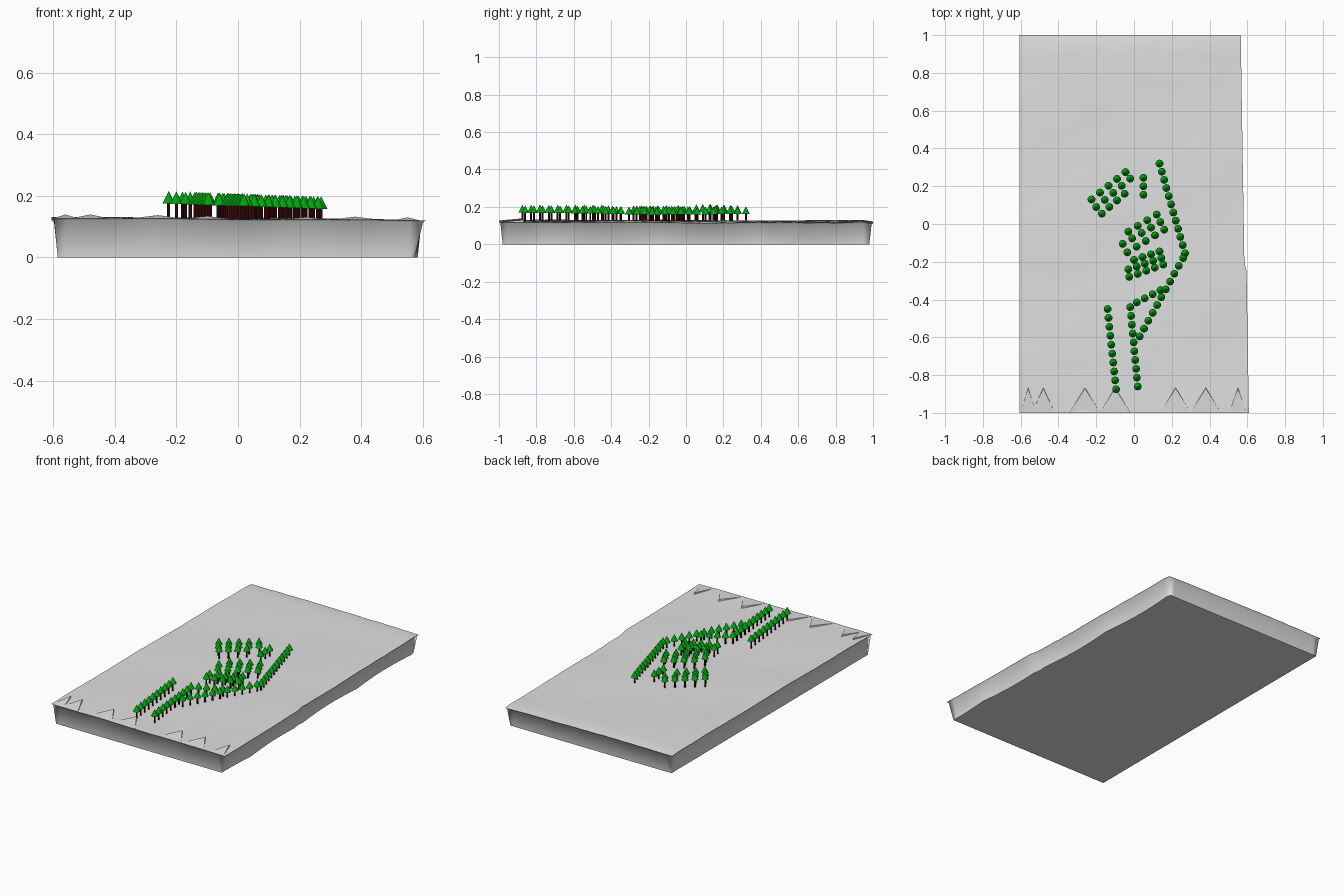
import bpy, bmesh, math, random
from mathutils import Matrix, Vector

random.seed(4)
if "Cube" in bpy.data.objects:
    bpy.data.objects.remove(bpy.data.objects["Cube"], do_unlink=True)


def material(name, rgb):
    m = bpy.data.materials.new(name)
    m.use_nodes = True
    m.diffuse_color = (*rgb, 1)
    m.node_tree.nodes["Principled BSDF"].inputs["Base Color"].default_value = (*rgb, 1)
    return m


GREY = material("stone grey", (0.75, 0.75, 0.75))
GREEN = material("leaf green", (0.0, 0.38, 0.005))
BROWN = material("dark bark", (0.06, 0.004, 0.004))


def make_object(name, bm, *mats):
    mesh = bpy.data.meshes.new(name)
    bm.to_mesh(mesh)
    bm.free()
    for m in mats:
        mesh.materials.append(m)
    obj = bpy.data.objects.new(name, mesh)
    bpy.context.collection.objects.link(obj)
    return obj


def right_edge(y):
    """The +x border narrows towards the back in small steps."""
    x = 0.585 - 0.016 * y
    return x + (0.007 if y < -0.2 else -0.004)


def ground_height(x, y):
    h = 0.125 - 0.005 * x + 0.002 * math.sin(6 * x + 3 * y) + 0.0015 * math.sin(9 * y - 4 * x)
    return h - 0.006 * max(0, (x - 0.4) / 0.2)


def place(u, v, level):
    """Map unit grid position to the slab: level 0 rim, 1 under the lip, 2 base."""
    y = v
    low, high = -0.605, right_edge(y)
    x = low + (high - low) * (u + 1) / 2
    z = ground_height(x, y)
    if v > 0.99:
        z -= 0.006
    if level == 0:
        return Vector((x, y, z + random.uniform(-0.0012, 0.0012)))
    scallop = abs(math.sin(math.pi * (y + 0.15) / 0.55))
    inset = 0.008 if level == 1 else 0.02
    if u > 0.99:
        x -= inset + 0.015 * scallop * (level - 1)
    elif u < -0.99:
        x += inset
    if abs(v) > 0.99:
        y -= math.copysign(inset, v)
    return Vector((x, y, z - 0.005 if level == 1 else 0))


# Terrain slab: uneven top sheet, narrow lip, tapering walls and flat base
bm = bmesh.new()
bmesh.ops.create_grid(bm, x_segments=24, y_segments=40, size=1)
rim = [e for e in bm.edges if e.is_boundary]
sharp = list(rim)
for level in (1, 2):
    ext = bmesh.ops.extrude_edge_only(bm, edges=rim)["geom"]
    for g in ext:
        if isinstance(g, bmesh.types.BMVert):
            g.co.z = level
    rim = [g for g in ext if isinstance(g, bmesh.types.BMEdge)
           and all(abs(w.co.z - level) < 0.01 for w in g.verts)]
sharp += rim
bmesh.ops.contextual_create(bm, geom=rim)
for vert in bm.verts:
    vert.co = place(vert.co.x, vert.co.y, round(vert.co.z))
bmesh.ops.recalc_face_normals(bm, faces=bm.faces)
for f in bm.faces:
    f.smooth = len(f.verts) == 4
for e in sharp:
    e.smooth = False
make_object("terrain_slab", bm, GREY)

# Triangular spurs along the front rim
bm = bmesh.new()
for cx, half in ((-0.56, 0.04), (-0.48, 0.06), (-0.26, 0.08), (-0.1, 0.08),
                 (0.22, 0.08), (0.38, 0.08), (0.55, 0.045)):
    def at(x, y, lift):
        return bm.verts.new((x, y, ground_height(x, y) + lift))
    apex, foot = at(cx, -0.87, 0.01), at(cx, -0.865, -0.004)
    a, b = at(cx - half, -0.998, 0), at(cx + half, -0.998, 0)
    for tri in ((a, b, apex), (a, apex, foot), (apex, b, foot), (a, foot, b)):
        bm.faces.new(tri)
bmesh.ops.recalc_face_normals(bm, faces=bm.faces)
make_object("front_spurs", bm, GREY)

# Tree rows: start, end, count
ROWS = (
    ((0.135, 0.32), (0.27, -0.155), 12),
    ((0.26, -0.18), (0.03, -0.595), 11),
    ((-0.02, -0.44), (0.02, -0.86), 10),
    ((-0.14, -0.45), (-0.095, -0.875), 10),
    ((0.015, -0.415), (0.14, -0.35), 4),
    ((-0.225, 0.13), (-0.045, 0.275), 5),
    ((-0.2, 0.09), (-0.02, 0.24), 5),
    ((-0.17, 0.055), (-0.05, 0.16), 4),
    ((0.05, 0.245), (0.05, 0.155), 3),
    ((-0.03, -0.04), (0.12, 0.05), 4),
    ((-0.06, -0.105), (0.14, 0.01), 5),
    ((-0.035, -0.15), (0.16, -0.03), 5),
    ((0.0, -0.19), (0.135, -0.145), 4),
    ((-0.03, -0.24), (0.145, -0.18), 5),
    ((-0.025, -0.28), (0.155, -0.215), 5),
)


def add_cone(bm, x, y, z0, z1, r0, r1, sides):
    bmesh.ops.create_cone(bm, cap_ends=True, segments=sides, radius1=r0, radius2=r1,
                          depth=z1 - z0, matrix=Matrix.Translation((x, y, (z0 + z1) / 2)))


trunks, crowns = bmesh.new(), bmesh.new()
for start, end, count in ROWS:
    for i in range(count):
        p = Vector(start).lerp(Vector(end), i / (count - 1))
        tip = 0.208 - 0.035 * p.x
        add_cone(trunks, p.x, p.y, 0.11, tip - 0.036, 0.005, 0.005, 8)
        add_cone(crowns, p.x, p.y, tip - 0.041, tip, 0.021, 0, 10)
make_object("tree_trunks", trunks, BROWN)
make_object("tree_crowns", crowns, GREEN)
